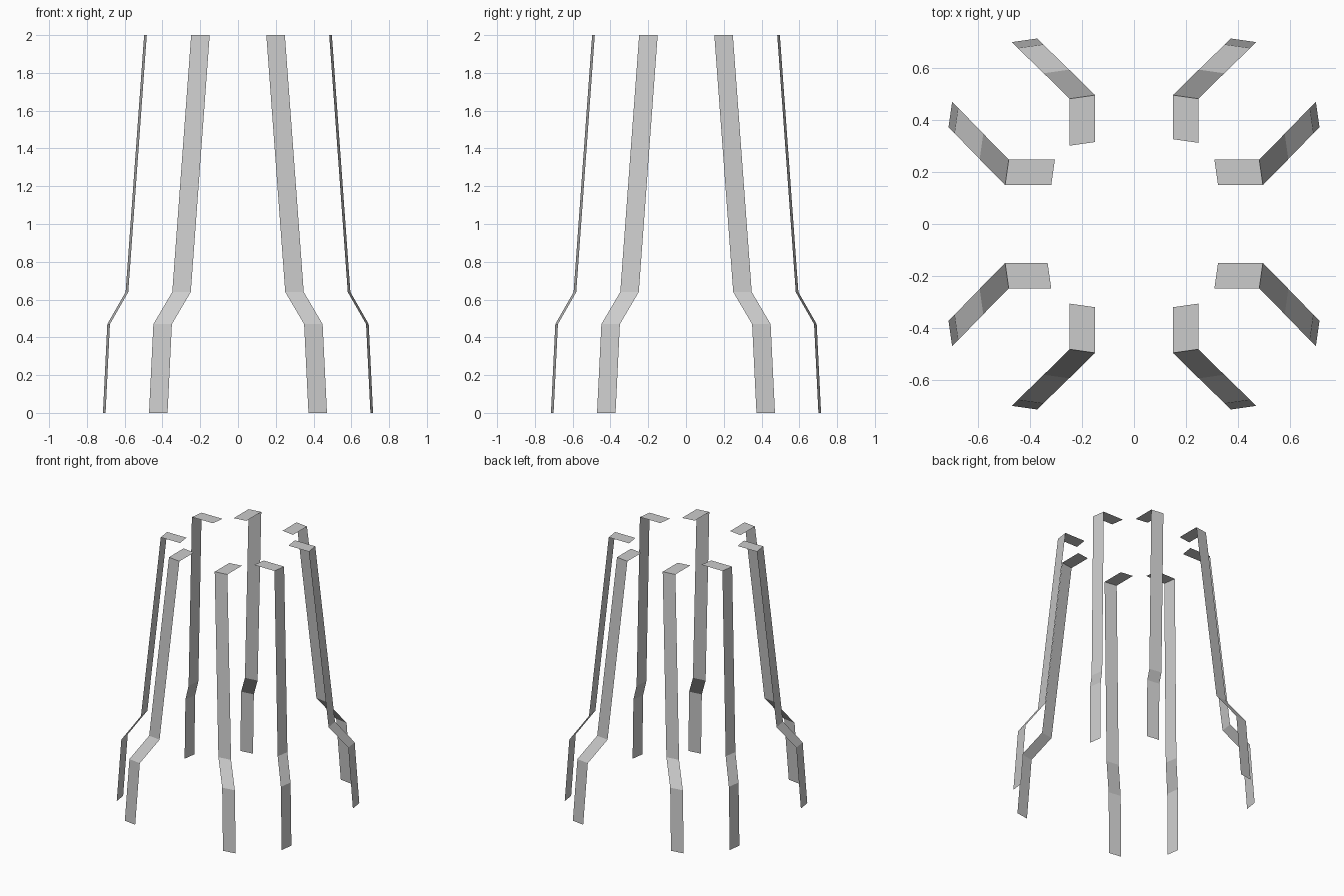
import bpy

if "Cube" in bpy.data.objects:
    bpy.data.objects.remove(bpy.data.objects["Cube"])

# Leg profile: (sideways offset, outward distance, height), foot to top bend
PROFILE = [(0.373, 0.715, 0.0), (0.35, 0.692, 0.47),
           (0.25, 0.595, 0.64), (0.15, 0.497, 2.0)]
WIDTH = 0.098   # strip width
SKEW = 0.014    # far edge sits slightly closer to the centre


def bent_strip(name, sx, sy, swap, tab):
    """Flat ribbon leg with a horizontal tab at the top."""
    points = PROFILE + [(0.15, tab + SKEW / 2, 2.0)]
    verts = []
    for side, out, z in points:
        for s, o in ((side, out), (side + WIDTH, out - SKEW)):
            x, y = (o, s) if swap else (s, o)
            verts.append((x * sx, y * sy, z))
    faces = [(2 * i, 2 * i + 1, 2 * i + 3, 2 * i + 2)
             for i in range(len(points) - 1)]
    # Keep the outward/upward winding after mirroring
    if (sx * sy > 0) != swap:
        faces = [f[::-1] for f in faces]
    mesh = bpy.data.meshes.new(name)
    mesh.from_pydata(verts, [], faces)
    mesh.update()
    bpy.context.collection.objects.link(bpy.data.objects.new(name, mesh))


# Two legs on each of the four sides; tab ends vary slightly
bent_strip("front_leg_right", 1, -1, False, 0.314)
bent_strip("front_leg_left", -1, -1, False, 0.314)
bent_strip("back_leg_right", 1, 1, False, 0.320)
bent_strip("back_leg_left", -1, 1, False, 0.309)
bent_strip("right_leg_front", 1, -1, True, 0.317)
bent_strip("right_leg_back", 1, 1, True, 0.317)
bent_strip("left_leg_front", -1, -1, True, 0.326)
bent_strip("left_leg_back", -1, 1, True, 0.312)
